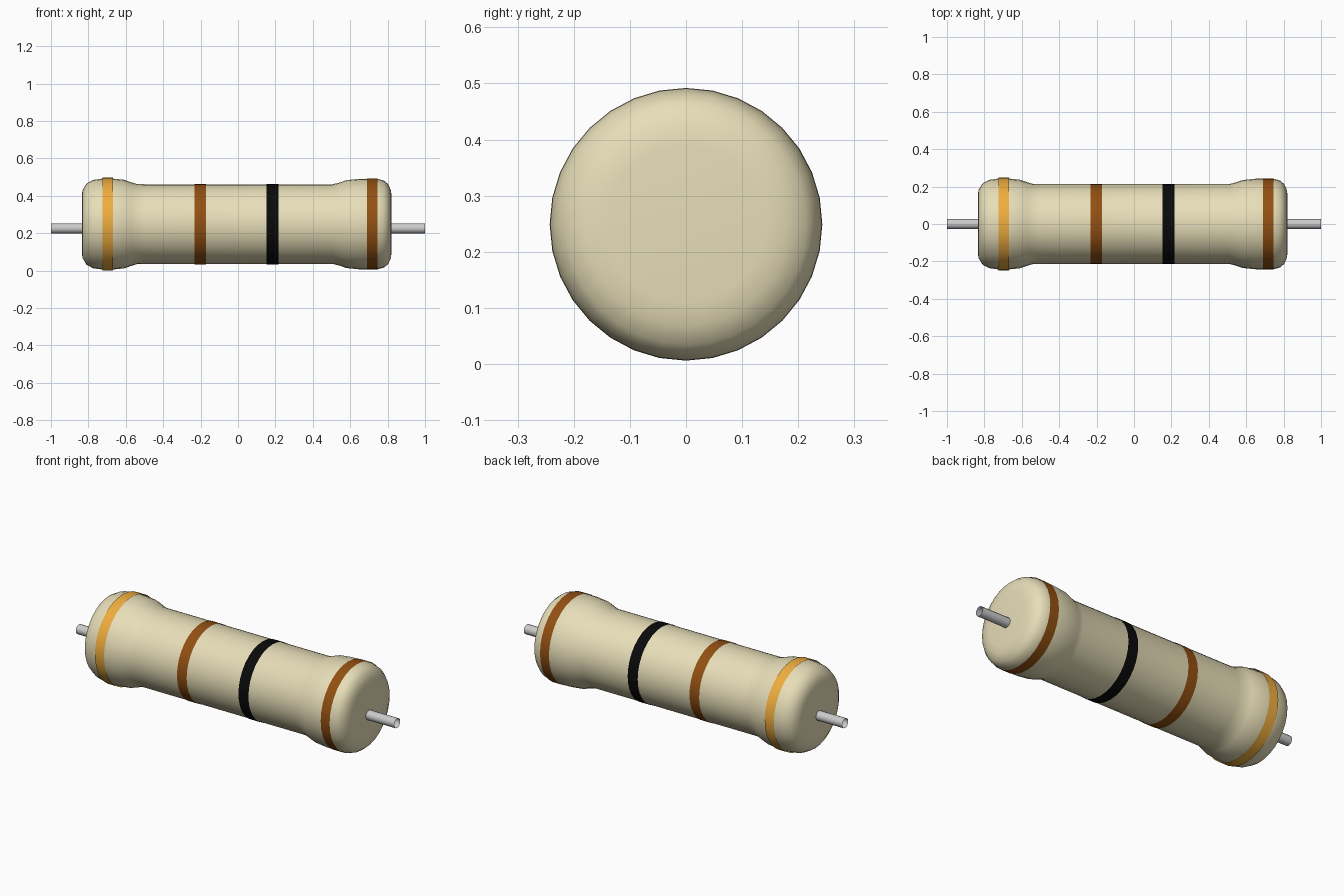
import bpy
import math

if "Cube" in bpy.data.objects:
    bpy.data.objects.remove(bpy.data.objects["Cube"])

ZC = 0.249  # height of the body axis


def material(name, rgb):
    m = bpy.data.materials.new(name)
    m.diffuse_color = (*rgb, 1)
    m.use_nodes = True
    m.node_tree.nodes["Principled BSDF"].inputs["Base Color"].default_value = m.diffuse_color
    return m


def lathe(name, profile, z=ZC, sides=32, mat=None):
    """Spin (x, radius) points round the x axis; radius 0 closes an end."""
    verts, rings, faces = [], [], []
    for x, r in profile:
        n = 1 if r == 0 else sides
        rings.append([len(verts) + i for i in range(n)])
        for i in range(n):
            a = 2 * math.pi * i / sides
            verts.append((x, r * math.sin(a), z + r * math.cos(a)))
    for a, b in zip(rings, rings[1:]):
        for i in range(sides):
            j = (i + 1) % sides
            if len(a) == 1:
                faces.append((a[0], b[j], b[i]))
            elif len(b) == 1:
                faces.append((a[i], a[j], b[0]))
            else:
                faces.append((a[i], a[j], b[j], b[i]))
    me = bpy.data.meshes.new(name)
    me.from_pydata(verts, [], faces)
    me.shade_smooth()
    if mat:
        me.materials.append(mat)
    ob = bpy.data.objects.new(name, me)
    bpy.context.collection.objects.link(ob)
    return ob


tan = material("tan", (0.80, 0.73, 0.48))
brown = material("brown", (0.29, 0.08, 0.006))
black = material("black", (0.003, 0.003, 0.003))
gold = material("gold", (0.86, 0.42, 0.05))

# Ceramic body with a swollen cap at each end
lathe("body", [
    (-0.835, 0), (-0.835, 0.14), (-0.832, 0.18), (-0.81, 0.217), (-0.775, 0.236),
    (-0.725, 0.243), (-0.67, 0.243), (-0.61, 0.237), (-0.575, 0.225), (-0.54, 0.214),
    (-0.50, 0.213), (0.505, 0.213), (0.54, 0.221), (0.58, 0.235), (0.65, 0.242),
    (0.745, 0.242), (0.78, 0.233), (0.802, 0.215), (0.818, 0.18), (0.822, 0.14),
    (0.822, 0)], mat=tan)

# Colour bands: thin open sleeves
for name, x0, x1, r, mat in (
        ("gold_band", -0.725, -0.668, 0.248, gold),
        ("brown_band", -0.233, -0.172, 0.215, brown),
        ("black_band", 0.153, 0.216, 0.215, black),
        ("end_brown_band", 0.690, 0.746, 0.244, brown)):
    lathe(name, [(x0, r), (x1, r)], mat=mat)

# Wire leads: open tubes slightly below the body axis
for name, x0, x1 in (("left_lead", -1, -0.83), ("right_lead", 0.82, 1)):
    lathe(name, [(x0, 0.027), (x1, 0.027)], z=ZC - 0.023, sides=12)
